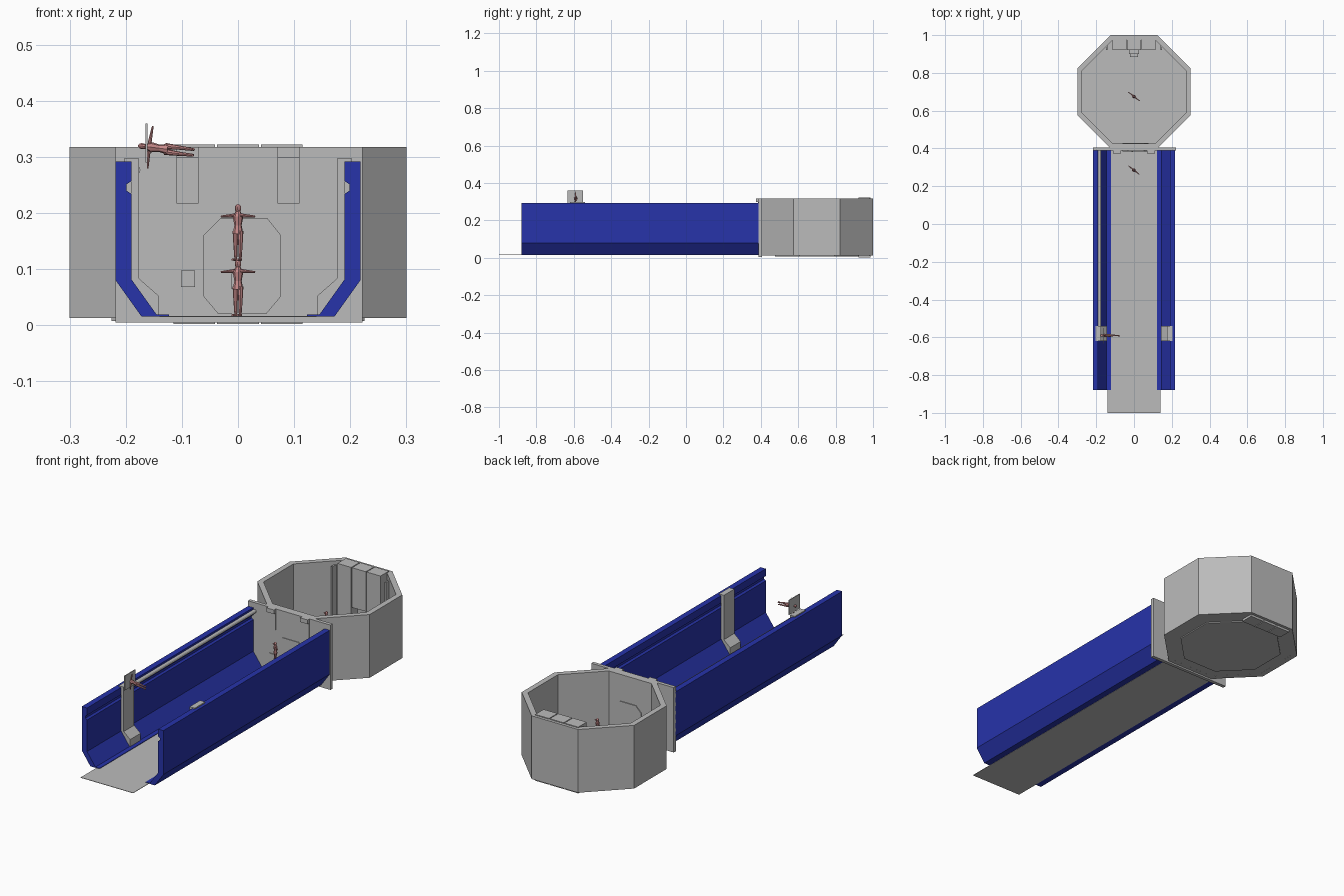
import bpy, bmesh, math
from mathutils import Vector, Matrix

if "Cube" in bpy.data.objects:
    bpy.data.objects.remove(bpy.data.objects["Cube"])


def mat(name, col):
    m = bpy.data.materials.new(name)
    m.diffuse_color = (*col, 1)
    m.use_nodes = True
    m.node_tree.nodes["Principled BSDF"].inputs["Base Color"].default_value = m.diffuse_color
    return m


GREY = mat("light grey", (0.5, 0.5, 0.5))
BLUE = mat("deep blue", (0.02, 0.033, 0.4))
SKIN = mat("muted pink", (0.56, 0.25, 0.25))


def finish(name, bm, m):
    bmesh.ops.recalc_face_normals(bm, faces=bm.faces)
    me = bpy.data.meshes.new(name)
    bm.to_mesh(me)
    bm.free()
    ob = bpy.data.objects.new(name, me)
    me.materials.append(m)
    bpy.context.collection.objects.link(ob)
    return ob


def prism(name, pts, axis, a, b, m=GREY):
    """Extrude a 2D outline along axis: 'y' outline is (x, z), 'z' outline is (x, y)."""
    bm = bmesh.new()
    put = (lambda p, t: (p[0], t, p[1])) if axis == 'y' else (lambda p, t: (p[0], p[1], t))
    f = bm.faces.new([bm.verts.new(put(p, a)) for p in pts])
    r = bmesh.ops.extrude_face_region(bm, geom=[f])
    vec = (0, b - a, 0) if axis == 'y' else (0, 0, b - a)
    bmesh.ops.translate(bm, vec=vec, verts=[v for v in r['geom'] if isinstance(v, bmesh.types.BMVert)])
    return finish(name, bm, m)


def box(name, x0, x1, y0, y1, z0, z1, m=GREY):
    return prism(name, [(x0, y0), (x1, y0), (x1, y1), (x0, y1)], 'z', z0, z1, m)


def octagon(apothem, cy=0.7):
    r = apothem / math.cos(math.pi / 8)
    return [(r * math.cos(math.pi / 8 + i * math.pi / 4),
             cy + r * math.sin(math.pi / 8 + i * math.pi / 4)) for i in range(8)]


# Corridor floor
box("corridor_floor", -0.14, 0.14, -1, 0.39, 0.0145, 0.0165)

# Corridor side walls with a groove, and the support posts
wall = [(0.218, 0.292), (0.19, 0.292), (0.19, 0.257), (0.199, 0.251), (0.199, 0.24), (0.19, 0.234),
        (0.19, 0.082), (0.145, 0.019), (0.123, 0.019), (0.123, 0.0155), (0.172, 0.0155), (0.218, 0.08)]
post = [(0.203, 0.292), (0.203, 0.297), (0.176, 0.297), (0.176, 0.083), (0.142, 0.053),
        (0.142, 0.019), (0.146, 0.019), (0.191, 0.082), (0.191, 0.292)]
for s, side in ((-1, "left"), (1, "right")):
    prism(side + "_wall", [(s * x, z) for x, z in wall], 'y', -0.88, 0.39, BLUE)
    prism(side + "_post", [(s * x, z) for x, z in post], 'y', -0.62, -0.54)

# Pipe along the left wall
bm = bmesh.new()
bmesh.ops.create_cone(bm, cap_ends=True, segments=12, radius1=0.009, radius2=0.009, depth=0.93,
                      matrix=Matrix.Translation((-0.183, -0.075, 0.277)) @ Matrix.Rotation(math.pi / 2, 4, 'X'))
finish("wall_pipe", bm, GREY)

# Bulkhead with its door, hanging brackets and key panel
box("bulkhead", -0.218, 0.222, 0.388, 0.405, 0.005, 0.318)
door = [(-0.062, 0.16), (-0.032, 0.19), (0.053, 0.19), (0.077, 0.16),
        (0.077, 0.052), (0.05, 0.02), (-0.035, 0.02), (-0.062, 0.052)]
prism("front_door", door, 'y', 0.385, 0.39)
prism("inner_door", door, 'y', 0.424, 0.43)
box("door_handle", -0.012, -0.005, 0.38, 0.386, 0.065, 0.092)
box("key_panel", -0.102, -0.077, 0.384, 0.39, 0.068, 0.098)
for s in (-1, 1):
    box("bracket", s * 0.09 - 0.02, s * 0.09 + 0.02, 0.374, 0.39, 0.298, 0.318)
    box("bracket_panel", s * 0.09 - 0.02, s * 0.09 + 0.02, 0.385, 0.39, 0.217, 0.298)

# Open-topped octagonal room: ring wall
bm = bmesh.new()
rings = [[bm.verts.new((x, y, z)) for x, y in octagon(a)]
         for a, z in ((0.3, 0.013), (0.3, 0.318), (0.274, 0.318), (0.274, 0.013))]
for k in range(4):
    A, B = rings[k], rings[(k + 1) % 4]
    for i in range(8):
        j = (i + 1) % 8
        bm.faces.new((A[i], A[j], B[j], B[i]))
finish("room_wall", bm, GREY)
prism("room_floor", octagon(0.28), 'z', 0.0132, 0.018)
prism("room_base_plate", octagon(0.225), 'z', 0.008, 0.014)

# Lockers on the back wall, with a console on the middle one
for i in (-1, 0, 1):
    cx = i * 0.078
    box("locker", cx - 0.037, cx + 0.037, 0.922, 0.986, 0.13 if i == 0 else 0.002, 0.322)
box("middle_locker_base", -0.037, 0.037, 0.922, 0.986, 0.002, 0.07)
box("middle_locker_back", -0.037, 0.037, 0.965, 0.986, 0.07, 0.13)
box("console_top", -0.027, 0.027, 0.9, 0.93, 0.06, 0.075)
box("console_step", -0.022, 0.022, 0.885, 0.905, 0.045, 0.06)
for s in (-1, 1):
    box("wall_strip", s * 0.143 - 0.004, s * 0.143 + 0.004, 0.92, 0.95, 0.02, 0.30)


# Human figures with outstretched arms
def limb(bm, a, b, r1, r2):
    a, b = Vector(a), Vector(b)
    q = (b - a).to_track_quat('Z', 'Y').to_matrix().to_4x4()
    bmesh.ops.create_cone(bm, cap_ends=True, segments=8, radius1=r1, radius2=r2,
                          depth=(b - a).length, matrix=Matrix.Translation((a + b) / 2) @ q)


def figure(name, matrix):
    bm = bmesh.new()
    for s in (-1, 1):
        limb(bm, (s * 0.005, 0, 0.002), (s * 0.0055, 0, 0.026), 0.0025, 0.0038)
        limb(bm, (s * 0.0055, 0, 0.026), (s * 0.005, 0, 0.052), 0.0038, 0.0058)
        limb(bm, (s * 0.005, 0.002, 0.001), (s * 0.006, -0.009, 0.001), 0.0025, 0.0018)
        limb(bm, (s * 0.007, 0, 0.08), (s * 0.038, 0, 0.078), 0.0035, 0.0015)
    limb(bm, (0, 0, 0.047), (0, 0, 0.062), 0.0095, 0.0065)
    limb(bm, (0, 0, 0.062), (0, 0, 0.078), 0.0065, 0.0095)
    limb(bm, (0, 0, 0.078), (0, 0, 0.09), 0.0085, 0.003)
    bmesh.ops.create_uvsphere(bm, u_segments=10, v_segments=8, radius=0.0065,
                              matrix=Matrix.Translation((0, 0, 0.0925)) @ Matrix.Diagonal((0.85, 1, 1.15, 1)))
    bmesh.ops.transform(bm, matrix=matrix, verts=bm.verts)
    finish(name, bm, SKIN)


turn = Matrix.Rotation(math.radians(-38), 4, 'Z')
for y in (0.285, 0.675):
    for z in (0.017, 0.116):
        figure("standing_figure", Matrix.Translation((0, y, z)) @ turn)
figure("lying_figure", Matrix.Translation((-0.079, -0.59, 0.308)) @ Matrix.Rotation(math.radians(-83), 4, 'Y'))

# Upright panel behind the lying figure
box("upright_panel", -0.165, -0.161, -0.633, -0.55, 0.29, 0.36)
